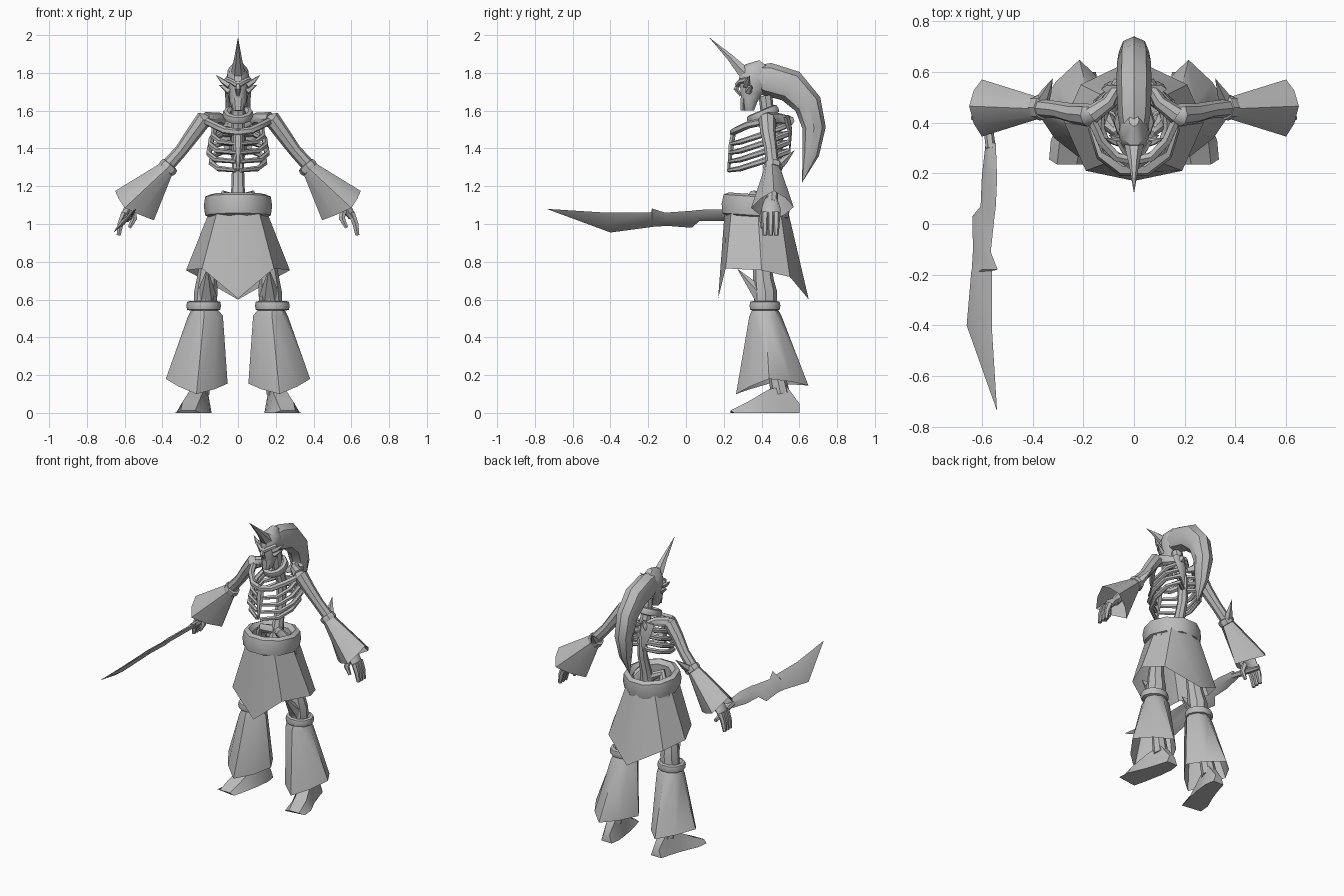
import bpy, bmesh, math
from mathutils import Vector as V

grey = bpy.data.materials.new("plain_grey")
grey.diffuse_color = (0.5, 0.5, 0.5, 1)


def shell(name, rings, loop=False, caps=True):
    """Skin a list of equal-sized vertex rings."""
    bm = bmesh.new()
    rows = [[bm.verts.new(p) for p in r] for r in rings]
    n = len(rows[0])
    pairs = list(zip(rows, rows[1:])) + ([(rows[-1], rows[0])] if loop else [])
    for a, b in pairs:
        for i in range(n):
            j = (i + 1) % n
            bm.faces.new((a[i], a[j], b[j], b[i]))
    if caps and not loop:
        bm.faces.new(rows[0])
        bm.faces.new(rows[-1])
    bmesh.ops.remove_doubles(bm, verts=bm.verts, dist=0.0005)
    bmesh.ops.recalc_face_normals(bm, faces=bm.faces)
    me = bpy.data.meshes.new(name)
    bm.to_mesh(me)
    bm.free()
    me.materials.append(grey)
    ob = bpy.data.objects.new(name, me)
    bpy.context.collection.objects.link(ob)
    return ob


def tube(name, path, radii, n=8, ref=(0, 1, 0), caps=True):
    """Sweep an ellipse along a path; radius pairs are (along ref, across)."""
    pts, rings = [V(p) for p in path], []
    for i, p in enumerate(pts):
        t = (pts[min(i + 1, len(pts) - 1)] - pts[max(i - 1, 0)]).normalized()
        u = V(ref)
        u = (u - t * u.dot(t)).normalized()
        w = t.cross(u)
        r = radii[i] if isinstance(radii, (list, tuple)) else radii
        a, b = r if isinstance(r, tuple) else (r, r)
        rings.append([p + u * a * math.cos(k * math.tau / n) + w * b * math.sin(k * math.tau / n)
                      for k in range(n)])
    return shell(name, rings, caps=caps)


def flare(name, quads, push):
    """Open cloth tube from four-cornered rings with bulged mid points."""
    rings = []
    for q, f in zip(quads, push):
        q = [V(p) for p in q]
        c = sum(q, V()) / 4
        ring = []
        for i in range(4):
            ring += [q[i], c + ((q[i] + q[(i + 1) % 4]) / 2 - c) * f]
        rings.append(ring)
    return shell(name, rings, caps=False)


def band(name, c, rx, ry, half, thick, tilt=0.0, n=10, axis=None):
    """Rounded closed band around an axis, optionally tilted front to back."""
    ax = V(axis or (0, -tilt, 1)).normalized()
    u = V((0, 1, 0))
    u = (u - ax * u.dot(ax)).normalized()
    w = u.cross(ax)
    prof = [(0, -1), (.8, -.8), (1, 0), (.8, .8), (0, 1), (-.7, .6), (-.7, -.6)]
    rings = []
    for k in range(n):
        a = k * math.tau / n
        rings.append([V(c) + w * math.cos(a) * (rx + thick * r) + u * math.sin(a) * (ry + thick * r)
                      + ax * half * h for r, h in prof])
    return shell(name, rings, loop=True)


# Skull, jaw, horn and sweeping crest
X = (1, 0, 0)
tube("skull", [(0, .335, 1.60), (0, .335, 1.65), (0, .345, 1.70), (0, .36, 1.75), (0, .38, 1.81), (0, .41, 1.85)],
     [(.028, .026), (.045, .045), (.048, .062), (.062, .088), (.055, .08), (.02, .03)], 10, X)
tube("horn", [(0, .345, 1.77), (0, .29, 1.82), (0, .235, 1.88), (0, .12, 1.99)], [.045, .033, .02, 0], 6, X)
tube("crest", [(0, .32, 1.79), (0, .43, 1.767), (0, .555, 1.73), (0, .645, 1.635), (0, .678, 1.51), (0, .66, 1.37),
               (0, .615, 1.22)],
     [(.045, .045), (.065, .088), (.07, .088), (.066, .075), (.06, .062), (.04, .045), 0], 8, X)
tube("nose", [(0, .285, 1.75), (0, .265, 1.715), (0, .29, 1.68)], [.012, .016, .008], 6, X)
tube("mouth_plate", [(0, .305, 1.665), (0, .30, 1.60)], [(.036, .02), (.025, .012)], 6, X)

# Neck, collar, spine and pelvis
tube("spine", [(0, .42, 1.68), (0, .435, 1.56), (0, .48, 1.45), (0, .475, 1.3), (0, .44, 1.18), (0, .42, 1.06)],
     [.036, .036, .034, .032, .036, .05], 8, X)
band("collar", (0, .407, 1.58), .058, .07, .024, .024, tilt=.42)
tube("sternum", [(0, .255, 1.50), (0, .24, 1.42), (0, .225, 1.28)], [(.022, .014), (.026, .016), (.006, .008)], 6, X)
tube("clavicle", [(.17, .42, 1.545), (.13, .33, 1.525), (.07, .265, 1.495), (0, .25, 1.485),
                  (-.07, .265, 1.495), (-.13, .33, 1.525), (-.17, .42, 1.545)], .02, 6, (0, 0, 1))

# Belt and skirt with pointed front and back flaps
band("belt", (0, .37, 1.095), .145, .155, .062, .036, tilt=-.07, n=10)
top = [(.15, .38), (.11, .5), (0, .54), (-.11, .5), (-.15, .38), (-.11, .24), (0, .205), (.11, .24)]
hem = [(.275, .40, .755), (.21, .55, .72), (0, .65, .60), (-.21, .55, .72),
       (-.275, .40, .755), (-.19, .21, .765), (0, .17, .605), (.19, .21, .765)]
shell("skirt", [[(x, y, 1.07) for x, y in top], hem], caps=False)

for s, side in ((1, "left"), (-1, "right")):
    def m(*pts):
        return [(s * x, y, z) for x, y, z in pts]

    # Brow spikes and cheeks
    tube(side + "_brow_spike", m((.045, .32, 1.735), (.08, .325, 1.755), (.118, .34, 1.79)), [.022, .014, 0], 5)
    tube(side + "_cheek_spike", m((.045, .33, 1.70), (.075, .34, 1.725), (.10, .35, 1.735)), [.02, .012, 0], 5)
    tube(side + "_brow", m((.005, .272, 1.735), (.035, .285, 1.755), (.06, .33, 1.765)), .014, 6, (0, 0, 1))

    # Rib cage
    for k in range(4):
        z, w = 1.445 - .047 * k, (.125, .14, .148, .135)[k]
        tube(f"{side}_rib_{k + 1}",
             m((.01, .49, z + .075), (.08, .54, z + .08), (w, .48, z + .055), (w + .006, .38, z + .02),
               (w - .03, .29, z - .01), (.012, .24 - .005 * k, z - .02)),
             [.014, .016, .016, .016, .015, .011], 6, (0, 0, 1))

    # Shoulder blade and shoulder bar
    tube(side + "_shoulder_blade", m((.085, .53, 1.57), (.075, .55, 1.50), (.05, .55, 1.36)),
         [(.045, .02), (.042, .014), 0], 6, X)
    tube(side + "_shoulder_bar", m((.02, .50, 1.52), (.07, .545, 1.545), (.10, .48, 1.56), (.17, .43, 1.555)),
         [.02, .03, .03, .038], 8, (0, 0, 1))

    # Arm, cuff band, elbow spike and flared sleeve
    tube(side + "_arm", m((.13, .44, 1.55), (.185, .43, 1.55), (.235, .435, 1.48), (.30, .45, 1.39), (.39, .46, 1.29),
                          (.54, .455, 1.11)), [.025, .046, .04, .034, .036, .03])
    band(side + "_cuff", (s * .37, .46, 1.30), .034, .034, .022, .018, n=8, axis=(s * .65, 0, -.75))
    tube(side + "_elbow_spike", m((.365, .48, 1.30), (.345, .52, 1.335), (.32, .575, 1.39)), [.03, .02, 0], 5, X)
    flare(side + "_sleeve", [m((.405, .455, 1.325), (.375, .50, 1.295), (.345, .455, 1.27), (.375, .415, 1.295)),
                             m((.65, .465, 1.175), (.60, .57, 1.09), (.445, .46, 1.02), (.60, .345, 1.085))],
          [1.41, 1.15])

    # Hand with folded fingers
    tube(side + "_palm", m((.52, .45, 1.13), (.575, .45, 1.085), (.605, .45, 1.035)),
         [(.035, .025), (.05, .028), (.05, .02)], 8)
    for k in range(3):
        y = .418 + .03 * k
        tube(f"{side}_finger_{k + 1}", m((.60, y, 1.06), (.622, y, 1.0), (.632, y, .94)), [.02, .018, .012], 6)
    tube(side + "_thumb", m((.56, .42, 1.08), (.55, .405, 1.03), (.575, .405, .98)), [.02, .018, .01], 6)

    # Hip, thigh, shin, knee and knee spike
    tube(side + "_hip", m((.02, .42, 1.13), (.07, .36, 1.15), (.10, .40, 1.10), (.12, .41, 1.03)),
         [.03, .03, .035, .04], 8)
    tube(side + "_leg", m((.11, .41, 1.05), (.15, .40, .82), (.165, .41, .70), (.17, .42, .64), (.175, .42, .56),
                          (.19, .46, .30), (.20, .50, .10)), [.045, .045, .055, .062, .06, .04, .05])
    tube(side + "_knee_spike", m((.168, .40, .62), (.166, .35, .675), (.163, .27, .765)),
         [(.055, .05), (.035, .03), 0], 6, X)

    # Trouser band and flared trouser
    band(side + "_knee_band", (s * .182, .418, .567), .07, .064, .026, .022, n=10)
    flare(side + "_trouser", [m((.24, .42, .56), (.18, .48, .56), (.12, .42, .56), (.18, .355, .56)),
                              m((.265, .42, .51), (.18, .505, .515), (.08, .42, .515), (.18, .335, .51)),
                              m((.382, .44, .18), (.215, .648, .145), (.055, .44, .155), (.22, .265, .10))],
          [1.41, 1.41, 1.15])

    # Wedge foot
    secs = [(.19, .60, .04, .05), (.195, .53, .055, .145), (.215, .44, .065, .125), (.25, .33, .078, .06),
            (.265, .235, .07, .012)]
    shell(side + "_foot", [m((x - w, y, 0), (x + w, y + .02 * (y < .3), 0), (x + w * .55, y, h), (x - w * .55, y, h))
                           for x, y, w, h in secs])

# Sword: jagged blade lofted from back edge / cutting edge pairs
edges = [((-.545, .32, 1.07), (-.585, .32, 1.03)), ((-.54, .18, 1.078), (-.60, .19, 1.015)),
         ((-.545, .07, 1.075), (-.605, .07, 1.015)), ((-.55, .03, 1.07), (-.638, .03, .98)),
         ((-.565, -.11, 1.06), (-.635, -.10, .99)), ((-.538, -.18, 1.082), (-.64, -.18, .985)),
         ((-.56, -.185, 1.06), (-.642, -.19, .983)), ((-.56, -.42, 1.06), (-.66, -.40, .955)),
         ((-.54, -.738, 1.08), (-.54, -.738, 1.08))]
rings = []
for k, (a, b) in enumerate(edges):
    a, b = V(a), V(b)
    t = V((.8, 0, -.6)) * (0 if k == len(edges) - 1 else .014)
    rings.append([a, (a + b) / 2 + t, b, (a + b) / 2 - t])
shell("sword_blade", rings)
tube("sword_handle", [(-.59, .52, 1.02), (-.58, .42, 1.035), (-.565, .30, 1.05)], [.012, .018, .02], 6, X)

# Smooth shading with crisp edges
bpy.ops.object.select_all(action='SELECT')
bpy.context.view_layer.objects.active = bpy.context.selected_objects[0]
bpy.ops.object.shade_smooth_by_angle(angle=math.radians(40))
